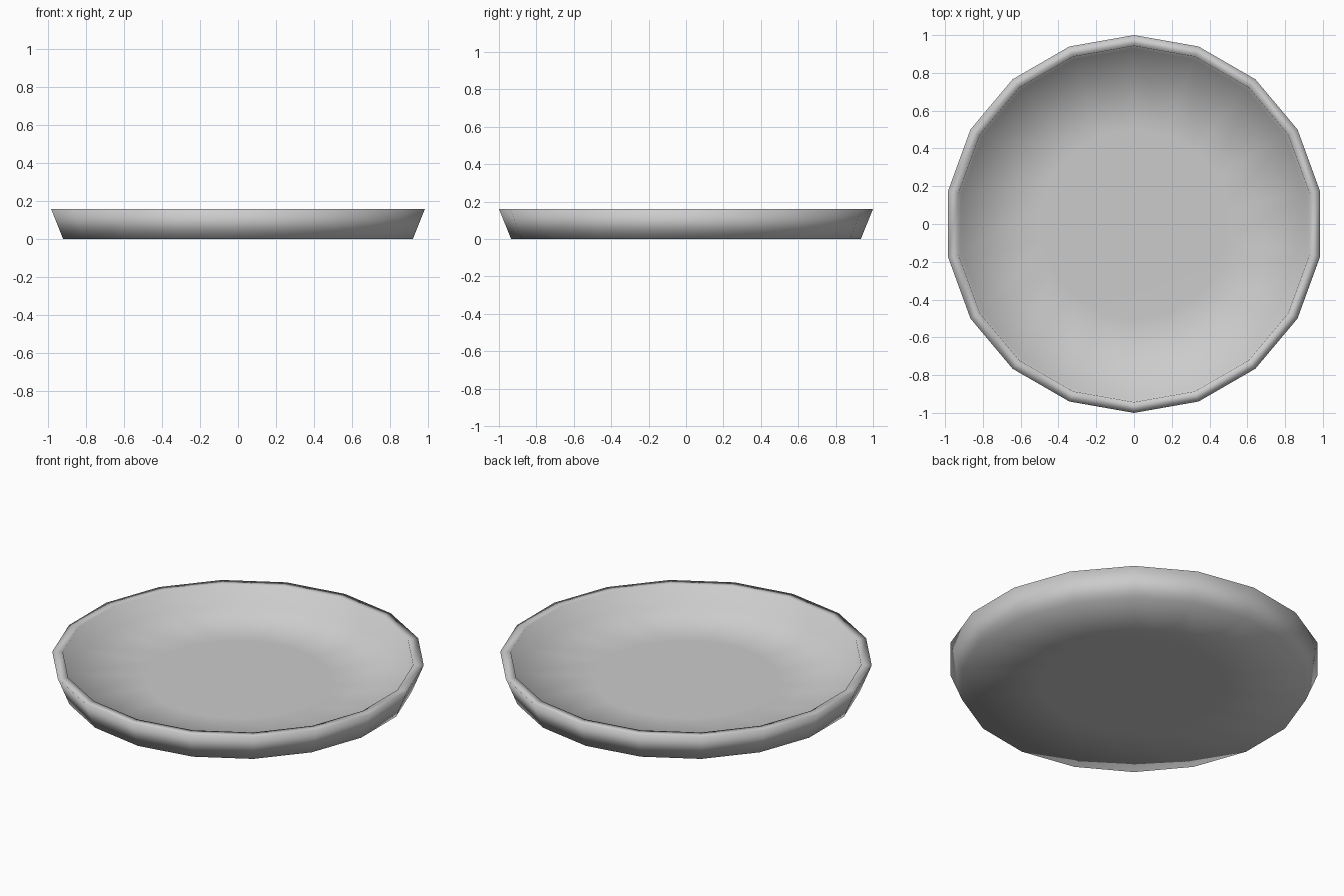
import bpy, bmesh, math

if "Cube" in bpy.data.objects:
    bpy.data.objects.remove(bpy.data.objects["Cube"])

SIDES = 18

# Dish cross-section, (radius, height): underside, outer wall, rim, inner wall, floor
PROFILE = [(0.5, 0.0), (0.935, 0.0), (1.0, 0.16), (0.943, 0.16),
           (0.928, 0.036), (0.5, 0.034)]


def ring(bm, r, z):
    # one corner points to +y
    return [bm.verts.new((r * math.sin(2 * math.pi * i / SIDES),
                          r * math.cos(2 * math.pi * i / SIDES), z))
            for i in range(SIDES)]


bm = bmesh.new()
rings = [ring(bm, r, z) for r, z in PROFILE]
for a, b in zip(rings, rings[1:]):
    for i in range(SIDES):
        j = (i + 1) % SIDES
        bm.faces.new((a[i], a[j], b[j], b[i]))

# Underside and floor centres
bm.faces.new(rings[0])
bm.faces.new(rings[-1])
bmesh.ops.recalc_face_normals(bm, faces=bm.faces[:])
for f in bm.faces:
    f.smooth = True

mesh = bpy.data.meshes.new("round_dish")
bm.to_mesh(mesh)
bm.free()
dish = bpy.data.objects.new("round_dish", mesh)
bpy.context.collection.objects.link(dish)
